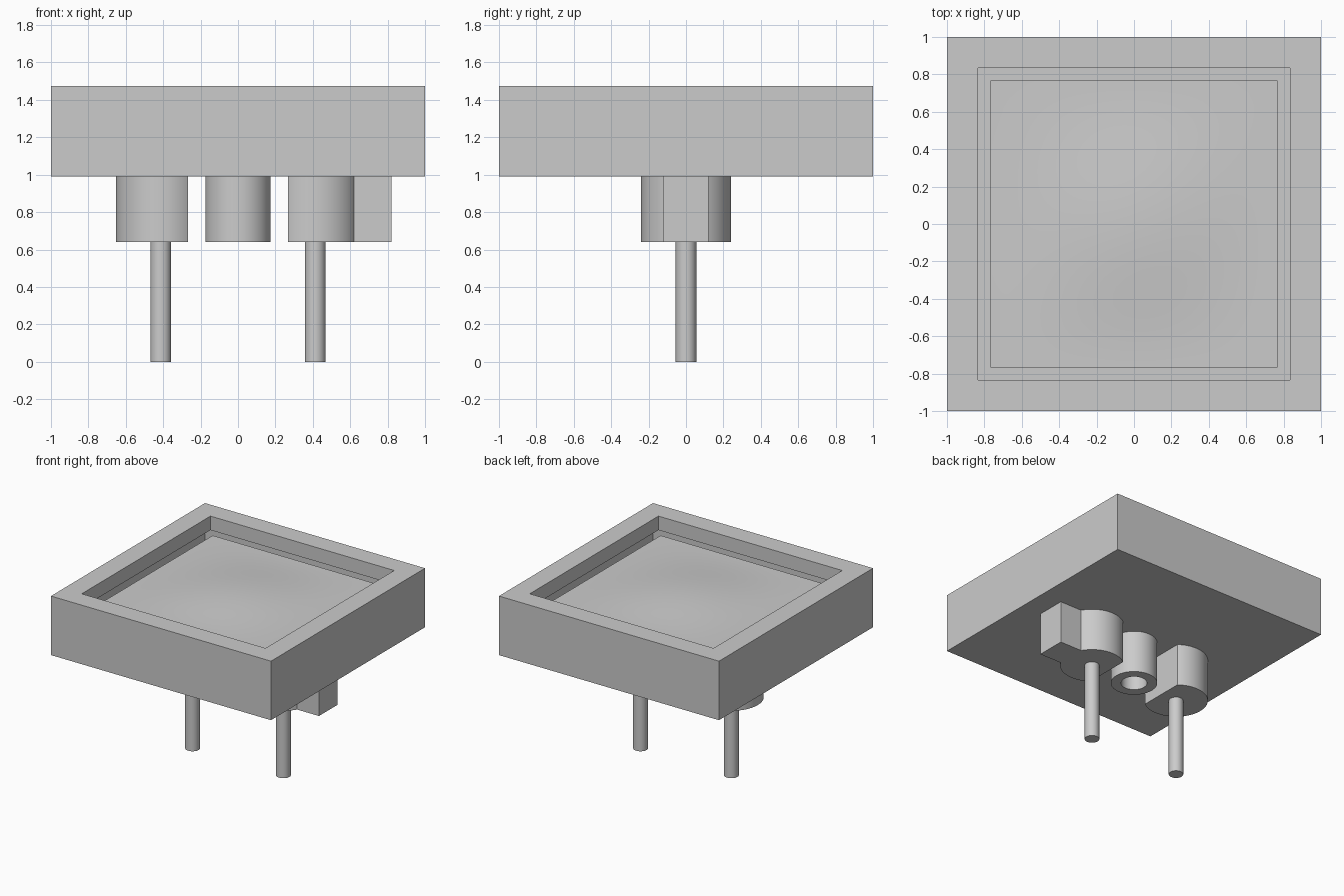
import bpy, bmesh, math
from mathutils import Vector

if "Cube" in bpy.data.objects:
    bpy.data.objects.remove(bpy.data.objects["Cube"], do_unlink=True)

grey = bpy.data.materials.new("light_grey")
grey.use_nodes = True
COLOUR = (0.6, 0.6, 0.6, 1)
grey.diffuse_color = COLOUR
grey.node_tree.nodes["Principled BSDF"].inputs["Base Color"].default_value = COLOUR

TOP, BASE, BOSS_END = 1.475, 0.99, 0.64
FLOOR, HALF = 1.36, 0.767
PIN_X, BOSS_R, CUT_X = 0.413, 0.24, 0.267
KEY_X, KEY_HALF = 0.82, 0.12


def finish(name, bm, smooth_angle=30):
    bmesh.ops.recalc_face_normals(bm, faces=bm.faces)
    mesh = bpy.data.meshes.new(name)
    bm.to_mesh(mesh)
    bm.free()
    mesh.materials.append(grey)
    obj = bpy.data.objects.new(name, mesh)
    bpy.context.collection.objects.link(obj)
    bpy.ops.object.select_all(action='DESELECT')
    obj.select_set(True)
    bpy.context.view_layer.objects.active = obj
    bpy.ops.object.shade_smooth_by_angle(angle=math.radians(smooth_angle))
    return obj


def arc(cx, radius, start, end, steps=32):
    angles = [start + (end - start) * i / steps for i in range(steps + 1)]
    return [(cx + radius * math.cos(a), radius * math.sin(a)) for a in angles]


def prism(name, outline, low, high):
    bm = bmesh.new()
    face = bm.faces.new([bm.verts.new((x, y, low)) for x, y in outline])
    new = bmesh.ops.extrude_face_region(bm, geom=[face])["geom"]
    verts = [v for v in new if isinstance(v, bmesh.types.BMVert)]
    bmesh.ops.translate(bm, verts=verts, vec=(0, 0, high - low))
    return finish(name, bm)


# Square housing with a sunken window
bm = bmesh.new()
bmesh.ops.create_cube(bm, size=2)
for v in bm.verts:
    v.co.z = TOP if v.co.z > 0 else BASE
top = max(bm.faces, key=lambda f: f.calc_center_median().z)
bmesh.ops.inset_region(bm, faces=[top], thickness=1 - HALF)
new = bmesh.ops.extrude_face_region(bm, geom=[top])["geom"]
floor = next(g for g in new if isinstance(g, bmesh.types.BMFace))
bmesh.ops.translate(bm, verts=list(floor.verts), vec=(0, 0, FLOOR - TOP))
if top.is_valid:
    bm.faces.remove(top)
bm.faces.remove(floor)
finish("housing", bm)

# Gently domed panel on the window floor
bm = bmesh.new()
bmesh.ops.create_grid(bm, x_segments=32, y_segments=32, size=HALF)
for v in bm.verts:
    wave = [math.cos(c / HALF * math.pi / 2) for c in v.co.xy]
    v.co.z = FLOOR + 0.04 * (wave[0] * wave[1]) ** 2
panel = finish("domed_panel", bm)

# Side bosses, flat on the inner side; the left one has a square key
flat = math.acos((CUT_X - PIN_X) / BOSS_R)
key = math.asin(KEY_HALF / BOSS_R)
plain = arc(-PIN_X, BOSS_R, math.pi - flat, math.pi + flat, 48)
keyed = (arc(PIN_X, BOSS_R, -flat, -key)
         + [(KEY_X, -KEY_HALF), (KEY_X, KEY_HALF)]
         + arc(PIN_X, BOSS_R, key, flat))
prism("right_boss", plain, BOSS_END, BASE)
prism("left_boss", keyed, BOSS_END, BASE)

# Hollow centre boss, spun from its wall section
bm = bmesh.new()
section = [(0.175, BASE), (0.175, BOSS_END), (0.098, BOSS_END), (0.098, BASE)]
verts = [bm.verts.new((r, 0, z)) for r, z in section]
edges = [bm.edges.new(pair) for pair in zip(verts, verts[1:])]
bmesh.ops.spin(bm, geom=verts + edges, cent=(0, 0, 0), axis=(0, 0, 1),
               angle=math.tau, steps=48)
bmesh.ops.remove_doubles(bm, verts=bm.verts, dist=0.0001)
finish("centre_boss", bm)

# Contact pins
for side, x in (("left", PIN_X), ("right", -PIN_X)):
    outline = arc(x, 0.055, 0, math.tau, 32)[:-1]
    prism(side + "_pin", outline, 0, BOSS_END)
